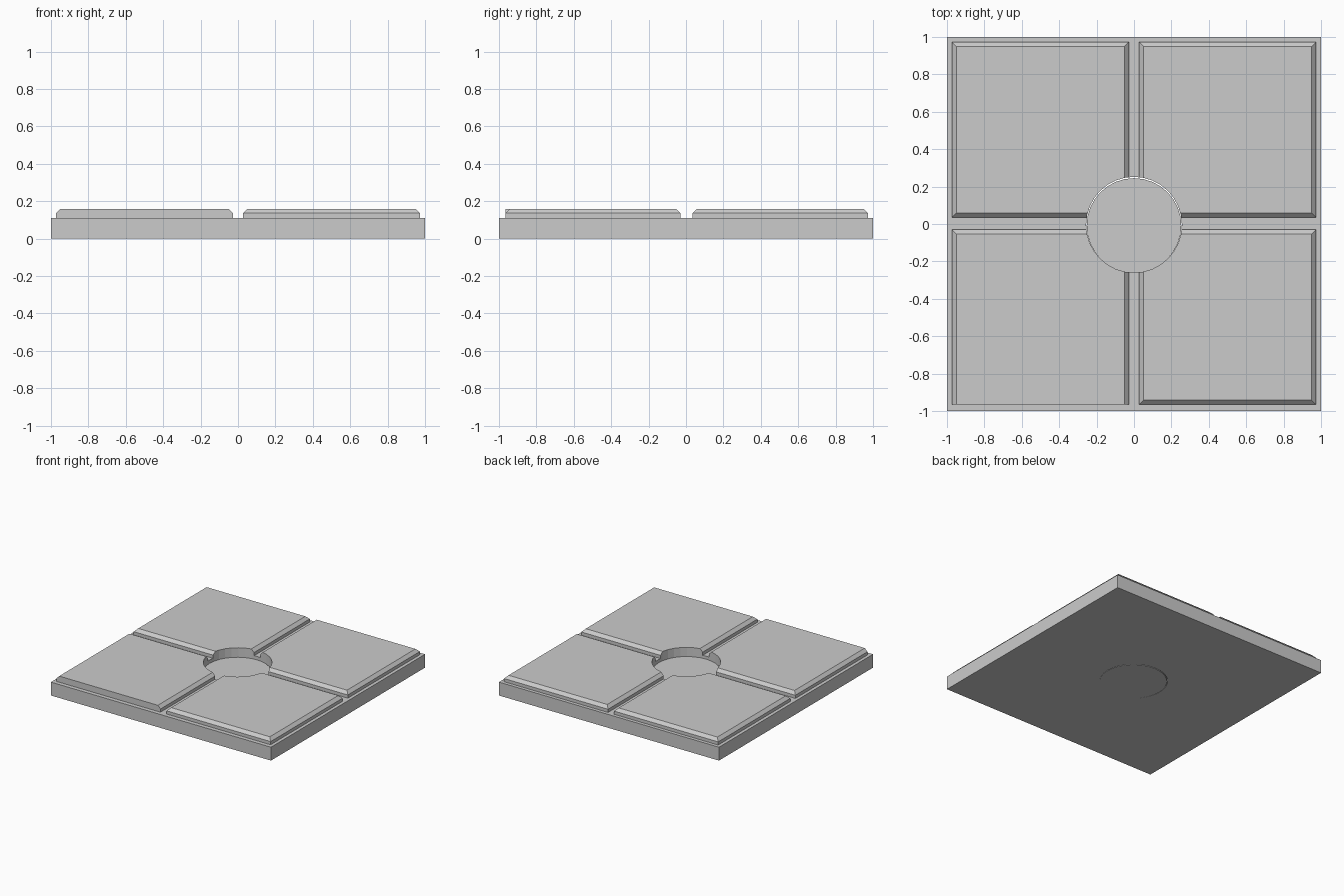
import bpy, bmesh

if "Cube" in bpy.data.objects:
    bpy.data.objects.remove(bpy.data.objects["Cube"])

BASE_TOP, TILE_TOP, CHAMFER = 0.11, 0.16, 0.024
HOLE_Y, HOLE_R = -0.004, 0.256


def new_object(name, bm):
    bmesh.ops.recalc_face_normals(bm, faces=bm.faces)
    mesh = bpy.data.meshes.new(name)
    bm.to_mesh(mesh)
    bm.free()
    obj = bpy.data.objects.new(name, mesh)
    bpy.context.collection.objects.link(obj)
    return obj


def slab(name, x0, x1, y0, y1, rings):
    """Stack of rectangles; each ring is (z, inset, front inset)."""
    bm = bmesh.new()
    loops = []
    for z, i, f in rings:
        loops.append([bm.verts.new(p) for p in (
            (x0 + i, y0 + f, z), (x1 - i, y0 + f, z),
            (x1 - i, y1 - i, z), (x0 + i, y1 - i, z))])
    bm.faces.new(loops[0])
    bm.faces.new(loops[-1])
    for a, b in zip(loops, loops[1:]):
        for k in range(4):
            n = (k + 1) % 4
            bm.faces.new((a[k], a[n], b[n], b[k]))
    return new_object(name, bm)


def cylinder(name, y, radius, z0, z1):
    bm = bmesh.new()
    bmesh.ops.create_cone(bm, cap_ends=True, segments=32,
                          radius1=radius, radius2=radius, depth=z1 - z0)
    bmesh.ops.translate(bm, verts=bm.verts, vec=(0, y, (z0 + z1) / 2))
    return new_object(name, bm)


# Base slab
parts = [slab("base_slab", -1, 1, -1, 1, [(0, 0, 0), (BASE_TOP, 0, 0)])]

# Four chamfered tiles; the front left one has a plain front edge
for side, x0, x1 in (("left", -0.973, -0.028), ("right", 0.028, 0.973)):
    for row, y0, y1 in (("front", -0.966, -0.03), ("back", 0.036, 0.972)):
        front = 0 if (side, row) == ("left", "front") else CHAMFER
        parts.append(slab(f"tile_{row}_{side}", x0, x1, y0, y1, [
            (BASE_TOP, 0, 0), (TILE_TOP - CHAMFER, 0, 0),
            (TILE_TOP, CHAMFER, front)]))

# Round hole cut through the slab and tiles
cutter = cylinder("hole_cutter", HOLE_Y, HOLE_R, -0.1, 0.3)
cutter.hide_render = True
for obj in parts:
    mod = obj.modifiers.new("hole", 'BOOLEAN')
    mod.operation = 'DIFFERENCE'
    mod.solver = 'EXACT'
    mod.object = cutter
    bpy.context.view_layer.objects.active = obj
    bpy.ops.object.modifier_apply(modifier=mod.name)
bpy.data.objects.remove(cutter)

# Sunken plug, slightly off centre so a hairline gap shows at the back
cylinder("centre_plug", HOLE_Y - 0.004, HOLE_R - 0.003, 0, 0.085)
